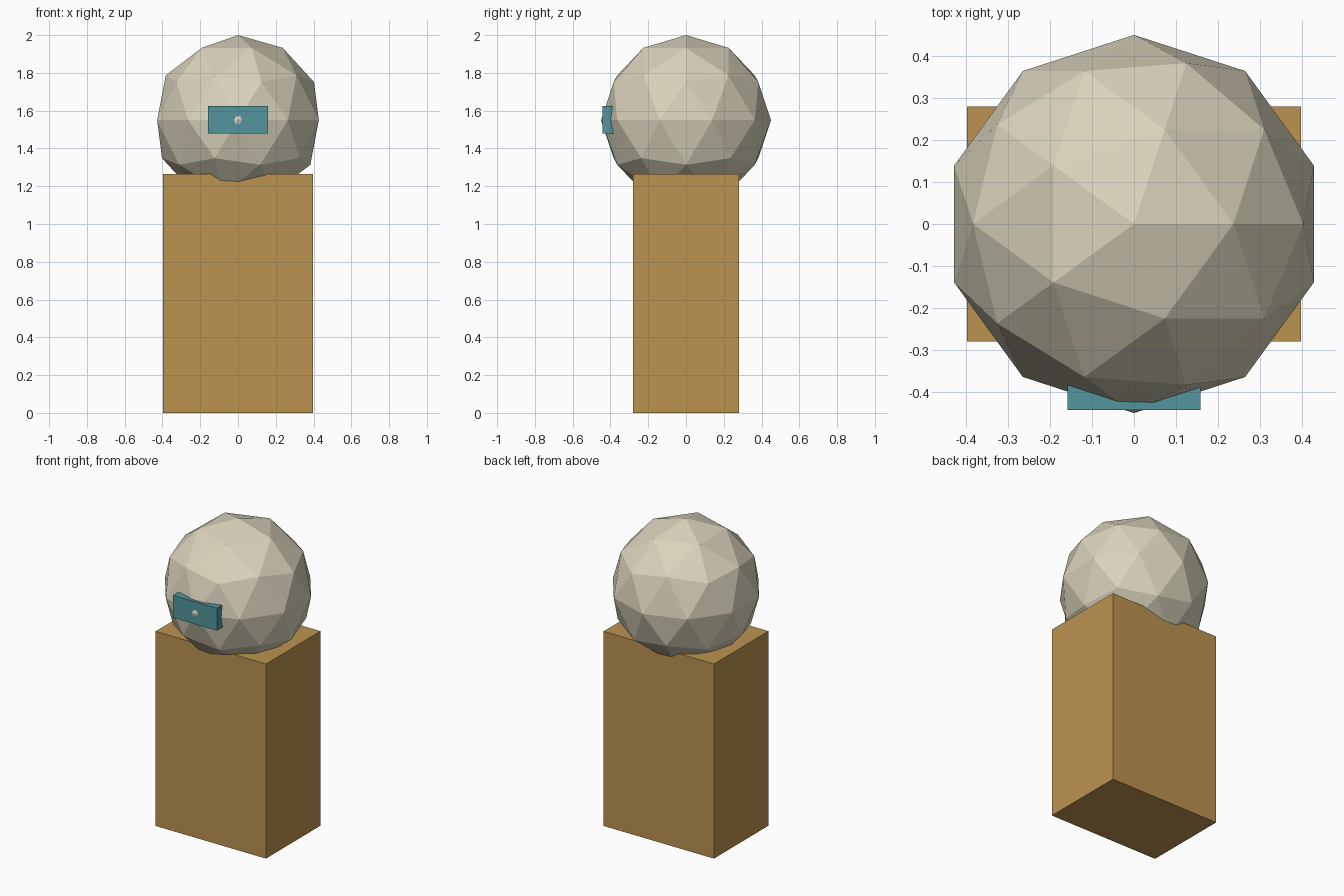
import bpy

if "Cube" in bpy.data.objects:
    bpy.data.objects.remove(bpy.data.objects["Cube"])


def material(name, rgb):
    mat = bpy.data.materials.new(name)
    mat.diffuse_color = (*rgb, 1.0)
    mat.use_nodes = True
    mat.node_tree.nodes["Principled BSDF"].inputs["Base Color"].default_value = mat.diffuse_color
    return mat


def box(name, lo, hi, mat):
    centre = [(a + b) / 2 for a, b in zip(lo, hi)]
    bpy.ops.mesh.primitive_cube_add(size=1, location=centre)
    obj = bpy.context.object
    obj.name = name
    obj.scale = [b - a for a, b in zip(lo, hi)]
    bpy.ops.object.transform_apply(location=False, rotation=False, scale=True)
    obj.data.materials.append(mat)
    return obj


tan = material("tan", (0.50, 0.29, 0.08))
cream = material("cream", (0.70, 0.65, 0.50))
teal = material("teal", (0.085, 0.30, 0.335))

# Tall block body
box("body", (-0.397, -0.28, 0), (0.397, 0.28, 1.265), tan)

# Faceted round head sunk into the body
bpy.ops.mesh.primitive_ico_sphere_add(subdivisions=2, radius=0.45, location=(0, 0, 1.55))
head = bpy.context.object
head.name = "head"
head.data.materials.append(cream)

# Visor plate on the face; the tip of the head pokes through it
box("visor", (-0.158, -0.443, 1.48), (0.158, -0.36, 1.626), teal)
